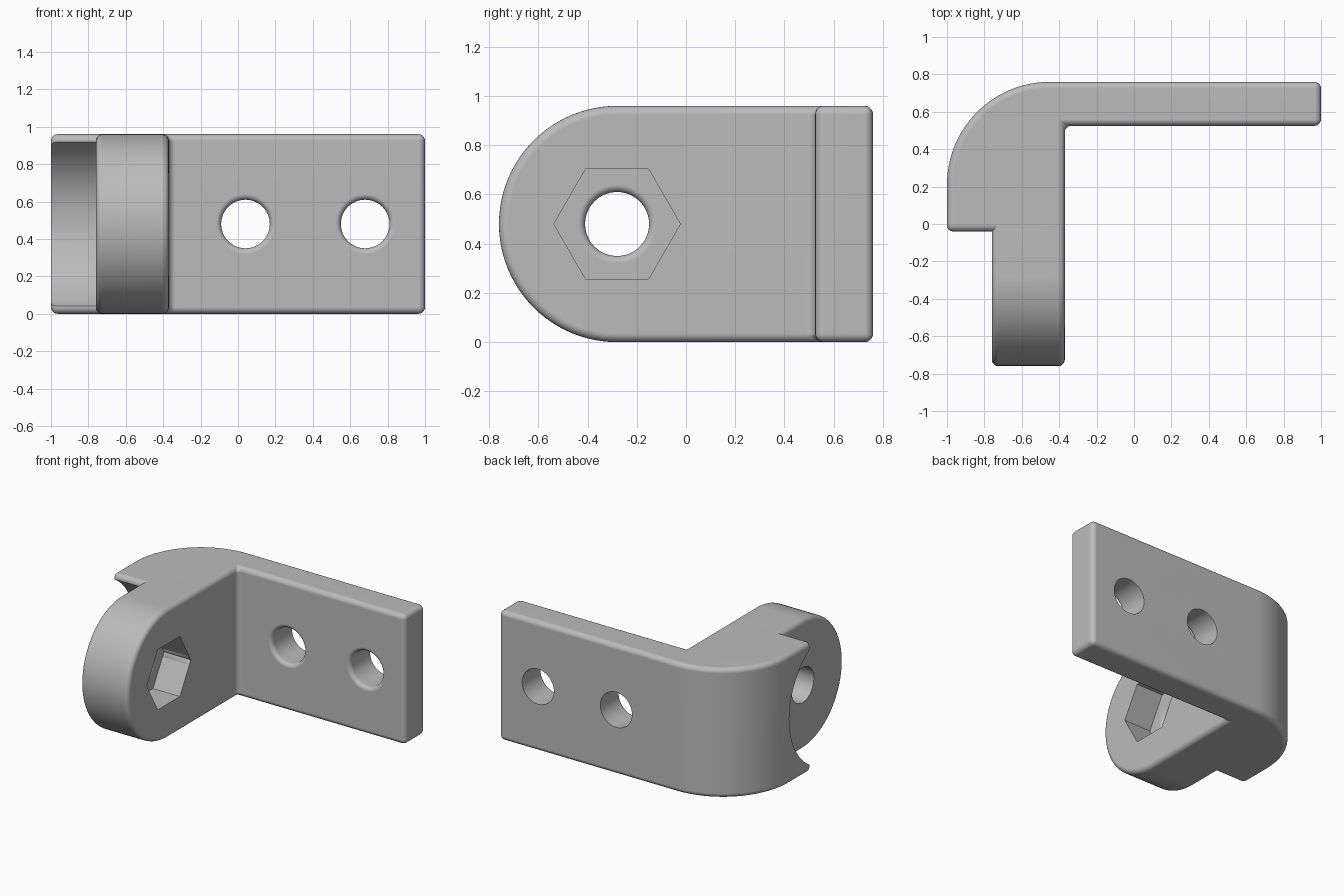
import bpy
import bmesh
from math import sin, cos, pi
from mathutils import Vector

cube = bpy.data.objects.get("Cube")
if cube:
    bpy.data.objects.remove(cube, do_unlink=True)

HEIGHT = 0.96
MID = HEIGHT / 2
PIVOT_Y = -0.28
ARM_LEFT, ARM_RIGHT = -0.76, -0.37
ROUND = 0.035
HOLE, FILLET = 0.13, 0.03

grey = bpy.data.materials.new("plain grey")
grey.use_nodes = True
grey.diffuse_color = (0.5, 0.5, 0.5, 1)
grey.node_tree.nodes["Principled BSDF"].inputs["Base Color"].default_value = (0.5, 0.5, 0.5, 1)


def finish(name, bm):
    bmesh.ops.recalc_face_normals(bm, faces=bm.faces)
    mesh = bpy.data.meshes.new(name)
    bm.to_mesh(mesh)
    bm.free()
    mesh.materials.append(grey)
    obj = bpy.data.objects.new(name, mesh)
    bpy.context.collection.objects.link(obj)
    return obj


def activate(obj):
    bpy.ops.object.select_all(action='DESELECT')
    obj.select_set(True)
    bpy.context.view_layer.objects.active = obj


def apply(obj, kind, **settings):
    mod = obj.modifiers.new(kind.title(), kind)
    for key, value in settings.items():
        setattr(mod, key, value)
    activate(obj)
    bpy.ops.object.modifier_apply(modifier=mod.name)


def prism(name, points, sweep):
    """Extrude a closed outline and round its edges."""
    bm = bmesh.new()
    face = bm.faces.new([bm.verts.new(p) for p in points])
    out = bmesh.ops.extrude_face_region(bm, geom=[face], use_keep_orig=True)
    moved = [v for v in out["geom"] if isinstance(v, bmesh.types.BMVert)]
    bmesh.ops.translate(bm, verts=moved, vec=Vector(sweep))
    obj = finish(name, bm)
    apply(obj, 'BEVEL', width=ROUND, segments=5, limit_method='ANGLE',
          angle_limit=0.5, use_clamp_overlap=False)
    return obj


def lathe(name, rings, sides, place):
    """Cutter made of (position, radius) rings along an axis."""
    bm = bmesh.new()
    loops = []
    for pos, r in rings:
        loops.append([bm.verts.new(place(pos, r * cos(2 * pi * i / sides), r * sin(2 * pi * i / sides)))
                      for i in range(sides)])
    for a, b in zip(loops, loops[1:]):
        for i in range(sides):
            j = (i + 1) % sides
            bm.faces.new((a[i], a[j], b[j], b[i]))
    bm.faces.new(loops[0])
    bm.faces.new(loops[-1])
    obj = finish(name, bm)
    obj.hide_render = True
    return obj


def cut(cutter, *targets):
    for obj in targets:
        apply(obj, 'BOOLEAN', object=cutter, operation='DIFFERENCE', solver='EXACT')
    bpy.data.objects.remove(cutter, do_unlink=True)


def drill(surface, inward, far, near):
    """Rings of a through hole whose entry edge is filleted."""
    rings = [(near, HOLE + FILLET)]
    for k in range(7):
        a = k * pi / 12
        rings.append((surface + inward * FILLET * (1 - cos(a)), HOLE + FILLET * (1 - sin(a))))
    return rings + [(far, HOLE)]


def along_x(p, u, v):
    return (p, PIVOT_Y + u, MID + v)


# Mounting plate with the rounded corner block
outline = [(-1, -0.04), (ARM_RIGHT, -0.04), (ARM_RIGHT, 0.525), (1, 0.525), (1, 0.76)]
outline += [(-0.45 - 0.55 * sin(i * pi / 48), 0.21 + 0.55 * cos(i * pi / 48)) for i in range(25)]
plate = prism("mounting_plate", [(x, y, 0) for x, y in outline], (0, 0, HEIGHT))

# Arm with a round nose
nose = [(0.15, 0)]
nose += [(PIVOT_Y - MID * sin(i * pi / 48), MID - MID * cos(i * pi / 48)) for i in range(49)]
nose += [(0.15, HEIGHT)]
arm = prism("hinge_arm", [(ARM_LEFT, y, z) for y, z in nose], (ARM_RIGHT - ARM_LEFT, 0, 0))

# Round clearance hollow beside the arm
cut(lathe("hollow_cutter", [(-1.3, 0.5), (ARM_LEFT, 0.5)], 96, along_x), plate)

# Screw holes through the plate
for x in (0.04, 0.68):
    rings = drill(0.525, 1, 0.9, 0.4)
    cut(lathe("screw_cutter", rings, 48, lambda p, u, v: (x + u, p, MID + v)), plate)

# Hexagonal nut pocket and pivot hole
floor = ARM_RIGHT - 0.22
cut(lathe("nut_cutter", [(floor, 0.257), (-0.2, 0.257)], 6, along_x), arm, plate)
cut(lathe("pivot_cutter", drill(floor, -1, -0.9, -0.25), 48, along_x), arm)

# Smooth rounded edges, keep flat faces flat
for obj in (plate, arm):
    activate(obj)
    bpy.ops.object.shade_smooth_by_angle(angle=0.6)
    normals = obj.modifiers.new("Face weighted normals", 'WEIGHTED_NORMAL')
    normals.keep_sharp = True
